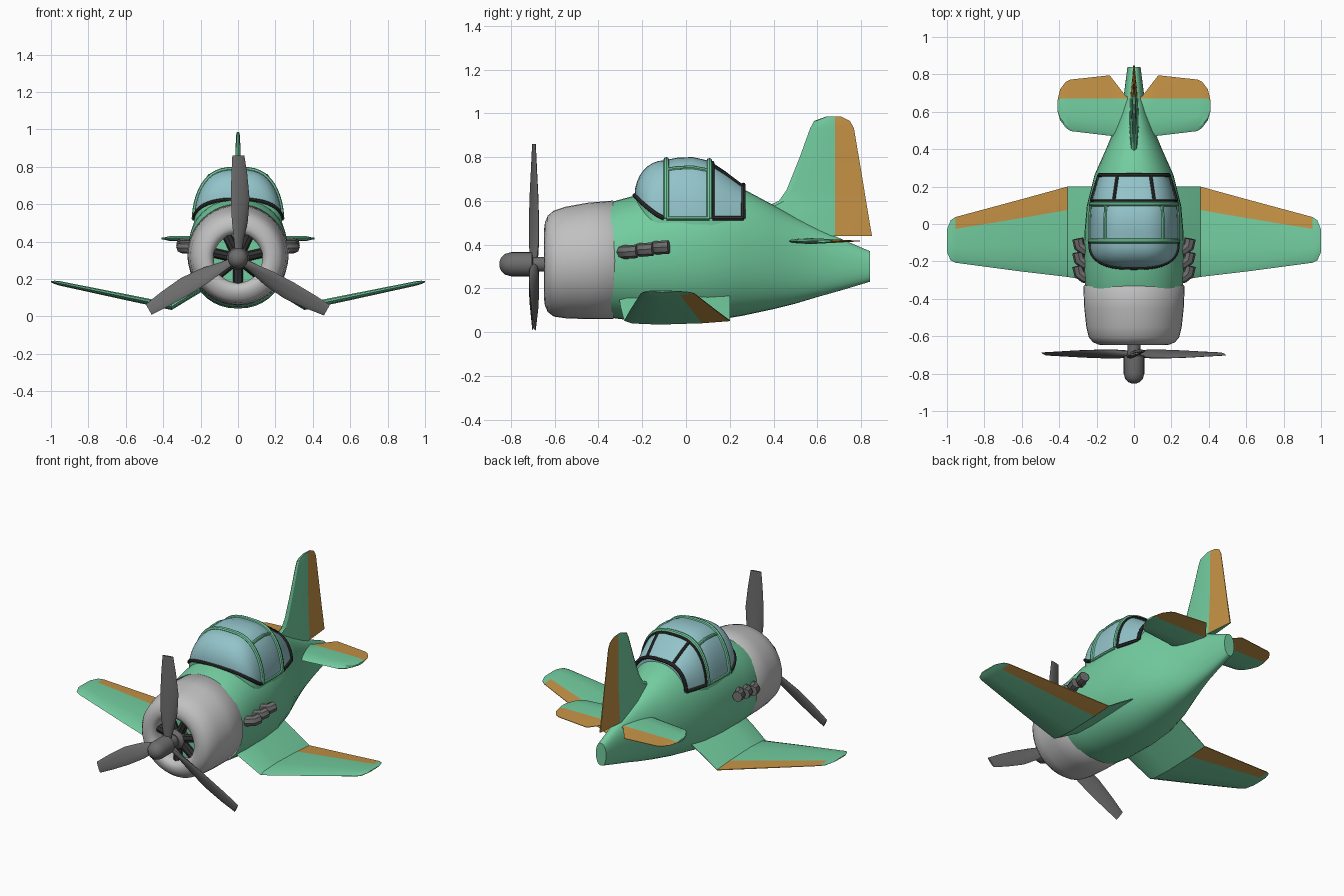
import bpy, bmesh, math
from mathutils import Vector, Matrix

cube = bpy.data.objects.get("Cube")
if cube:
    bpy.data.objects.remove(cube, do_unlink=True)


def material(name, r, g, b):
    m = bpy.data.materials.new(name)
    m.use_nodes = True
    m.diffuse_color = (r, g, b, 1)
    node = next(n for n in m.node_tree.nodes if n.type == 'BSDF_PRINCIPLED')
    node.inputs["Base Color"].default_value = (r, g, b, 1)
    node.inputs["Roughness"].default_value = 0.6
    return m


GREEN = material("mint green", .17, .61, .35)
ORANGE = material("ochre orange", .56, .29, .06)
SILVER = material("light grey", .53, .53, .53)
STEEL = material("dark grey", .15, .15, .15)
BLACK = material("charcoal", .03, .03, .03)
GLASS = material("pale blue glass", .29, .55, .59)


def finish(name, mesh, mats, angle=40):
    ob = bpy.data.objects.new(name, mesh)
    bpy.context.collection.objects.link(ob)
    for m in mats:
        mesh.materials.append(m)
    bpy.ops.object.select_all(action='DESELECT')
    ob.select_set(True)
    bpy.context.view_layer.objects.active = ob
    bpy.ops.object.shade_smooth_by_angle(angle=math.radians(angle))


def loft(name, rings, mats, rule=None, caps=True, angle=40):
    """Skin closed rings of points; rule(ring, segment) picks the material."""
    bm = bmesh.new()
    rows = [[bm.verts.new(p) for p in ring] for ring in rings]
    n = len(rows[0])
    for i in range(len(rows) - 1):
        for j in range(n):
            k = (j + 1) % n
            f = bm.faces.new((rows[i][j], rows[i][k], rows[i + 1][k], rows[i + 1][j]))
            f.material_index = rule(i, j) if rule else 0
    if caps:
        bm.faces.new(rows[0])
        bm.faces.new(rows[-1])
    bmesh.ops.recalc_face_normals(bm, faces=bm.faces)
    mesh = bpy.data.meshes.new(name)
    bm.to_mesh(mesh)
    bm.free()
    finish(name, mesh, mats, angle)


def tube(name, points, radius, mat):
    cu = bpy.data.curves.new(name, 'CURVE')
    cu.dimensions = '3D'
    cu.bevel_depth, cu.bevel_resolution, cu.use_fill_caps = radius, 2, True
    sp = cu.splines.new('POLY')
    sp.points.add(len(points) - 1)
    for q, p in zip(sp.points, points):
        q.co = (*p, 1)
    tmp = bpy.data.objects.new(name + "_path", cu)
    bpy.context.collection.objects.link(tmp)
    bpy.context.view_layer.update()
    mesh = bpy.data.meshes.new_from_object(tmp.evaluated_get(bpy.context.evaluated_depsgraph_get()))
    bpy.data.objects.remove(tmp)
    finish(name, mesh, [mat])


def power(v, e):
    return math.copysign(abs(v) ** e, v)


def oval(y, cz, rx, rz, n=2.0, count=40):
    ring = []
    for i in range(count):
        a = math.tau * i / count
        ring.append((rx * power(math.cos(a), 2 / n), y, cz + rz * power(math.sin(a), 2 / n)))
    return ring


# Fuselage: y, bottom, top, half width
body = [(-.57, .12, .5, .19), (-.45, .1, .55, .23), (-.34, .065, .595, .262), (-.23, .05, .625, .268),
        (-.05, .042, .65, .265), (.1, .048, .66, .252), (.26, .075, .655, .212), (.4, .105, .58, .15),
        (.5, .13, .525, .108), (.6, .16, .475, .075), (.7, .188, .43, .053), (.84, .23, .37, .035)]
loft("fuselage", [oval(y, (a + b) / 2, w, (b - a) / 2, 2.2) for y, a, b, w in body], [GREEN])

# Engine cowling with rolled front lip: y, radius, centre height
cowl = [(-.32, .258, .33), (-.335, .271, .33), (-.45, .266, .325), (-.55, .255, .318), (-.605, .242, .313),
        (-.632, .22, .312), (-.645, .19, .311), (-.648, .165, .31), (-.638, .142, .31), (-.61, .13, .31), (-.55, .13, .31)]
loft("cowling", [oval(y, c, r, r) for y, r, c in cowl], [SILVER], caps=False, angle=60)

# Radial engine, shaft and spinner
HUB = Vector((0, 0, .31))
loft("engine_core", [oval(y, .31, r, r, count=20) for y, r in ((-.56, .06), (-.62, .06), (-.64, .04))], [STEEL])
for i in range(7):
    a = math.tau * i / 7 - math.pi / 2
    d = Vector((math.cos(a), 0, math.sin(a)))
    base = HUB + Vector((0, -.595, 0))
    tube(f"engine_cylinder_{i + 1}", [base + d * .04, base + d * .14], .026, BLACK)
spin = [(-.6, .034), (-.7, .034), (-.705, .055), (-.8, .055), (-.828, .047), (-.845, .031), (-.853, .012)]
loft("spinner", [oval(y, .31, r, r, count=24) for y, r in spin], [STEEL])

# Propeller blades: radius, half width, thickness, pitch in degrees, sideways offset
blade = [(.03, .02, .018, 45, 0), (.1, .034, .014, 38, .005), (.2, .048, .011, 27, .01),
         (.32, .053, .009, 20, .012), (.45, .044, .007, 15, .007), (.55, .033, .005, 12, .002)]
for i in range(3):
    turn = Matrix.Rotation(math.tau * i / 3, 4, 'Y')
    rings = []
    for r, w, t, pitch, off in blade:
        tilt = Matrix.Rotation(math.radians(pitch), 4, 'Z')
        sect = [tilt @ Vector((w * math.cos(k * math.tau / 10), t * math.sin(k * math.tau / 10), 0)) for k in range(10)]
        rings.append([HUB + turn @ (p + Vector((off, -.695, r))) for p in sect])
    loft(f"propeller_blade_{i + 1}", rings, [STEEL])


def foil(le, hinge, te, t):
    """Chord position and half thickness around a section; segments 3 to 5 lie behind the hinge."""
    up = [(le, 0), (le + (hinge - le) * .1, t * .7), (le + (hinge - le) * .45, t),
          (hinge, t * .65), (te, t * .12)]
    return up + [(y, -h) for y, h in reversed(up[1:])]


def control(i, j):
    return 1 if j in (3, 4, 5) else 0


# Bent wings: x, leading edge, trailing edge, height, half thickness
wing = [(.14, -.31, .2, .185, .022), (.25, -.3, .2, .12, .022), (.355, -.283, .2, .052, .018), (.61, -.253, .13, .105, .016),
        (.955, -.207, .037, .177, .012), (.98, -.195, .02, .182, .009), (1.0, -.15, -.03, .186, .003)]
# Tailplane: x, leading edge, hinge, trailing edge
tail = [(.02, .455, .665, .675), (.045, .46, .67, .685), (.13, .472, .67, .795), (.34, .497, .67, .772),
        (.365, .515, .67, .76), (.395, .555, .67, .72), (.408, .6, .655, .665)]
for s, side in ((1, "left"), (-1, "right")):
    rings = [[(s * x, y, z + h) for y, h in foil(a, a + (b - a) * .74, b, t)] for x, a, b, z, t in wing]
    loft(f"{side}_wing", rings, [GREEN, ORANGE],
         lambda i, j: control(i, j) if 2 <= i <= 3 else 0, angle=35)
    rings = [[(s * x, y, .416 + h) for y, h in foil(a, m, b, .013 if x < .39 else .006)] for x, a, m, b in tail]
    loft(f"{side}_tailplane", rings, [GREEN, ORANGE], control, angle=25)
    # Bent exhaust stubs
    for i in range(3):
        y, z = -.265 + i * .073, .366 + i * .01
        tube(f"{side}_exhaust_{i + 1}", [(s * .2, y - .035, z), (s * .265, y - .02, z), (s * .292, y, z),
                                         (s * .3, y + .04, z + .003)], .031, STEEL)

# Fin and rudder: height, leading edge, hinge, trailing edge, half thickness
fin = [(.44, .4, .68, .85, .03), (.57, .36, .68, .828, .022), (.6, .425, .68, .823, .018), (.65, .46, .68, .815, .016),
       (.8, .52, .68, .79, .014), (.93, .567, .68, .768, .012), (.965, .585, .68, .75, .011), (.985, .64, .68, .71, .006)]
loft("fin", [[(h, y, z) for y, h in foil(a, m, b, t)] for z, a, m, b, t in fin],
     [GREEN, ORANGE], control, angle=25)

# Canopy arches: y, half width, top
SILL, STEPS = .52, 24
cabin = [(-.1, .235, .785), (-.04, .236, .797), (.03, .235, .8), (.11, .23, .782), (.18, .21, .735), (.262, .185, .672)]


def arch(y):
    for (y0, w0, h0), (y1, w1, h1) in zip(cabin, cabin[1:]):
        if y <= y1:
            break
    f = (y - y0) / (y1 - y0)
    w, h = w0 + (w1 - w0) * f, h0 + (h1 - h0) * f
    pts = []
    for k in range(STEPS + 1):
        c, s = math.cos(math.pi * k / STEPS), abs(math.sin(math.pi * k / STEPS))
        pts.append(Vector((w * power(c, .65) * (1 - .12 * s), y, SILL + (h - SILL) * s ** .8)))
    return pts


def windshield_foot():
    pts = []
    for k in range(STEPS + 1):
        a = math.pi * k / STEPS
        d = power(math.sin(a), .75)
        pts.append(Vector((.235 * power(math.cos(a), .75), -.1 - .135 * d, SILL + .105 * d ** 1.3)))
    return pts


foot, hoop = windshield_foot(), arch(-.1)


def windshield(theta):
    c, s = math.cos(theta), math.sin(theta)
    return [Vector((h.x * c + f.x * (1 - c), h.y + (f.y - h.y) * s, f.z + (h.z - f.z) * c))
            for h, f in zip(hoop, foot)]


glass = [windshield(math.pi / 2 * k / 8) for k in range(8, 0, -1)] + [arch(y) for y, w, h in cabin]
loft("canopy_glass", glass, [GLASS], angle=50)

# Cockpit sill fairing below the glass
rim = foot + [arch(y)[-1] for y in (.03, .11, .262)] + [arch(y)[0] for y in (.262, .11, .03)]
loft("cockpit_sill", [rim, [p - Vector((0, 0, .13)) for p in rim]], [GREEN])

# Canopy framing
tube("windshield_base_frame", foot, .01, BLACK)
tube("front_hoop", arch(-.09), .013, GREEN)
tube("rear_hoop", arch(.107), .013, GREEN)
tube("rear_window_front_frame", arch(.122), .008, BLACK)
tube("rear_window_back_frame", arch(.262), .011, BLACK)
for s, side in ((1, "left"), (-1, "right")):
    def rail(k, *ys):
        return [arch(y)[k if s > 0 else STEPS - k] for y in ys]
    tube(f"{side}_hood_rail", rail(7, -.09, -.04, .03, .107), .009, GREEN)
    tube(f"{side}_hood_sill", rail(0, -.09, .03, .107), .009, GREEN)
    tube(f"{side}_rear_window_sill", rail(0, .122, .18, .262), .011, BLACK)
    tube(f"{side}_rear_window_bar", rail(9, .122, .18, .262), .009, BLACK)
